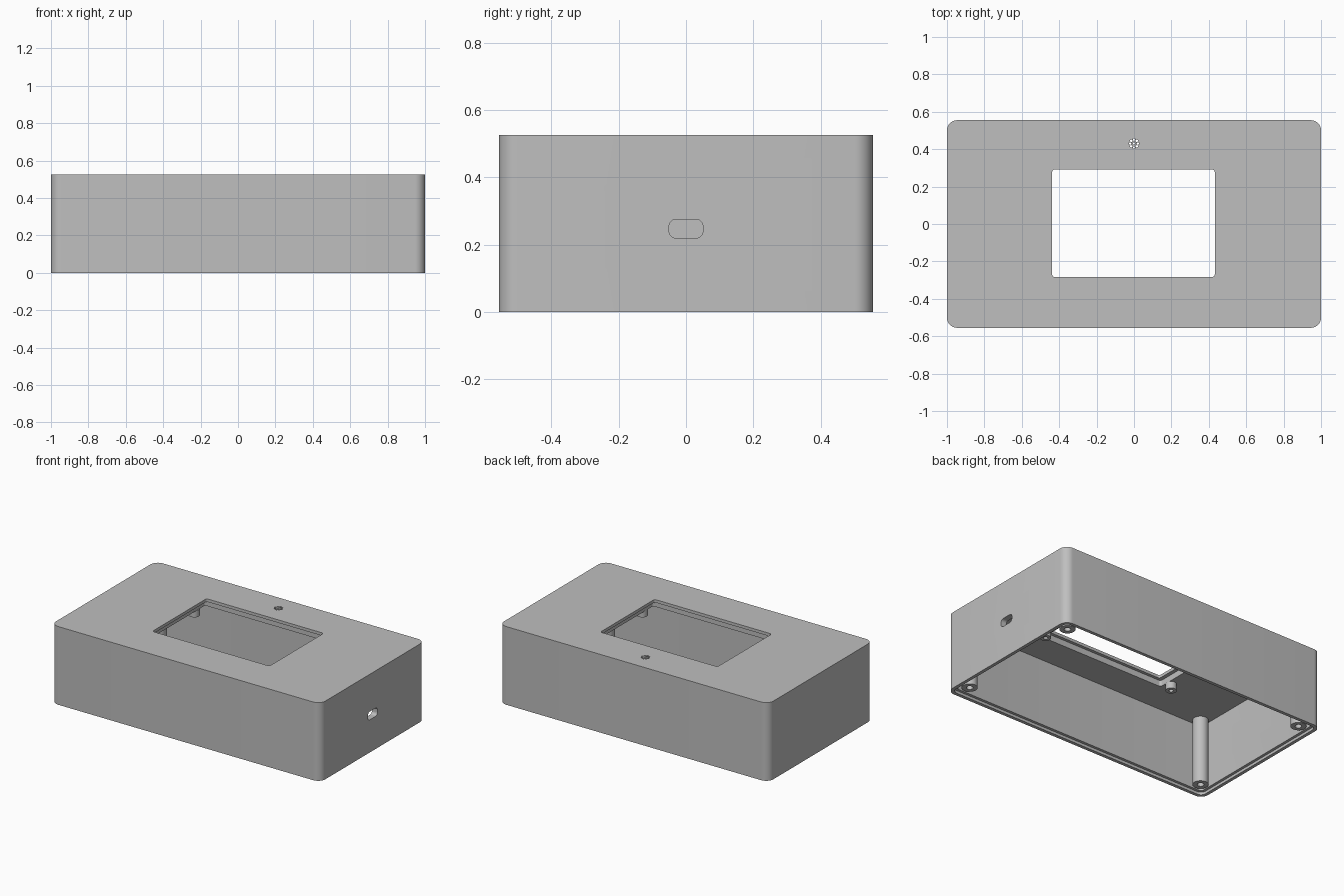
import bpy, bmesh, math
from mathutils import Matrix

cube = bpy.data.objects.get("Cube")
if cube:
    bpy.data.objects.remove(cube, do_unlink=True)

# Overall sizes
W, D, H = 2.0, 1.11, 0.525
WALL, RIM = 0.04, 0.022
CEILING, LEDGE = 0.465, 0.018

grey = bpy.data.materials.new("grey plastic")
grey.use_nodes = True
grey.diffuse_color = (0.52, 0.52, 0.52, 1)
grey.node_tree.nodes["Principled BSDF"].inputs["Base Color"].default_value = (0.52, 0.52, 0.52, 1)


def make_object(name, bm):
    bmesh.ops.recalc_face_normals(bm, faces=bm.faces)
    mesh = bpy.data.meshes.new(name)
    bm.to_mesh(mesh)
    bm.free()
    mesh.materials.append(grey)
    obj = bpy.data.objects.new(name, mesh)
    bpy.context.collection.objects.link(obj)
    return obj


def rounded_prism(name, w, d, z0, z1, r, centre=(0, 0), turn=None, steps=10):
    """Rounded rectangle extruded from z0 to z1."""
    bm = bmesh.new()
    verts = []
    for q, (sx, sy) in enumerate([(1, 1), (-1, 1), (-1, -1), (1, -1)]):
        for i in range(steps + 1):
            a = math.pi / 2 * (q + i / steps)
            verts.append(bm.verts.new((centre[0] + sx * (w / 2 - r) + r * math.cos(a),
                                       centre[1] + sy * (d / 2 - r) + r * math.sin(a), z0)))
    base = bm.faces.new(verts)
    top = bmesh.ops.extrude_face_region(bm, geom=[base])["geom"]
    moved = [g for g in top if isinstance(g, bmesh.types.BMVert)]
    bmesh.ops.translate(bm, verts=moved, vec=(0, 0, z1 - z0))
    if turn:
        bm.transform(turn)
    return make_object(name, bm)


def cylinder(name, x, y, z0, z1, r, sides=32):
    bm = bmesh.new()
    bmesh.ops.create_cone(bm, cap_ends=True, segments=sides, radius1=r, radius2=r, depth=z1 - z0,
                          matrix=Matrix.Translation((x, y, (z0 + z1) / 2)))
    return make_object(name, bm)


def cut(obj, cutter):
    mod = obj.modifiers.new("cut", "BOOLEAN")
    mod.operation = "DIFFERENCE"
    mod.solver = "EXACT"
    mod.object = cutter
    bpy.context.view_layer.objects.active = obj
    bpy.ops.object.modifier_apply(modifier=mod.name)
    bpy.data.objects.remove(cutter, do_unlink=True)


def smooth(obj):
    bpy.ops.object.select_all(action="DESELECT")
    obj.select_set(True)
    bpy.context.view_layer.objects.active = obj
    bpy.ops.object.shade_smooth_by_angle(angle=math.radians(30))


# Case shell, open underneath with a stepped rim for the lid
case = rounded_prism("case_shell", W, D, 0, H, 0.055)
cut(case, rounded_prism("cavity", W - 2 * WALL, D - 2 * WALL, -0.1, CEILING, 0.02))
cut(case, rounded_prism("lid_ledge", W - 2 * RIM, D - 2 * RIM, -0.1, LEDGE, 0.035))

# Display window with a slightly wider recess below it
window = (-0.003, 0.004)
cut(case, rounded_prism("window", 0.87, 0.575, 0.3, 0.7, 0.015, window))
cut(case, rounded_prism("window_recess", 0.92, 0.615, 0.3, 0.505, 0.015, window))

# Side slots: narrow on the left end, wider on the right end
for side, width, height in [(1, 0.1, 0.055), (-1, 0.15, 0.08)]:
    turn = Matrix.Translation((side, 0, 0.247)) @ Matrix.Rotation(math.pi / 2, 4, "Y")
    cut(case, rounded_prism("slot", height, width, -0.2, 0.2, height * 0.36, turn=turn))

# Sound holes: one in the middle and a ring around it
holes = [(0, 0)] + [(0.021 * math.cos(k * math.pi / 4), 0.021 * math.sin(k * math.pi / 4)) for k in range(8)]
for x, y in holes:
    cut(case, cylinder("sound_hole", x, 0.43 + y, 0.4, 0.6, 0.0065, 16))
smooth(case)

# Corner screw posts and short display standoffs, each with a blind hole
for sx, xname in [(1, "left"), (-1, "right")]:
    for sy, yname in [(1, "back"), (-1, "front")]:
        x, y = sx * (W / 2 - 0.095), sy * (D / 2 - 0.098)
        post = cylinder(f"screw_post_{yname}_{xname}", x, y, LEDGE, CEILING, 0.048)
        cut(post, cylinder("pilot", x, y, -0.1, 0.2, 0.02))
        smooth(post)
        x, y = sx * 0.492, sy * 0.24
        standoff = cylinder(f"display_standoff_{yname}_{xname}", x, y, 0.42, CEILING, 0.034)
        cut(standoff, cylinder("pilot", x, y, 0.3, 0.455, 0.014))
        smooth(standoff)
